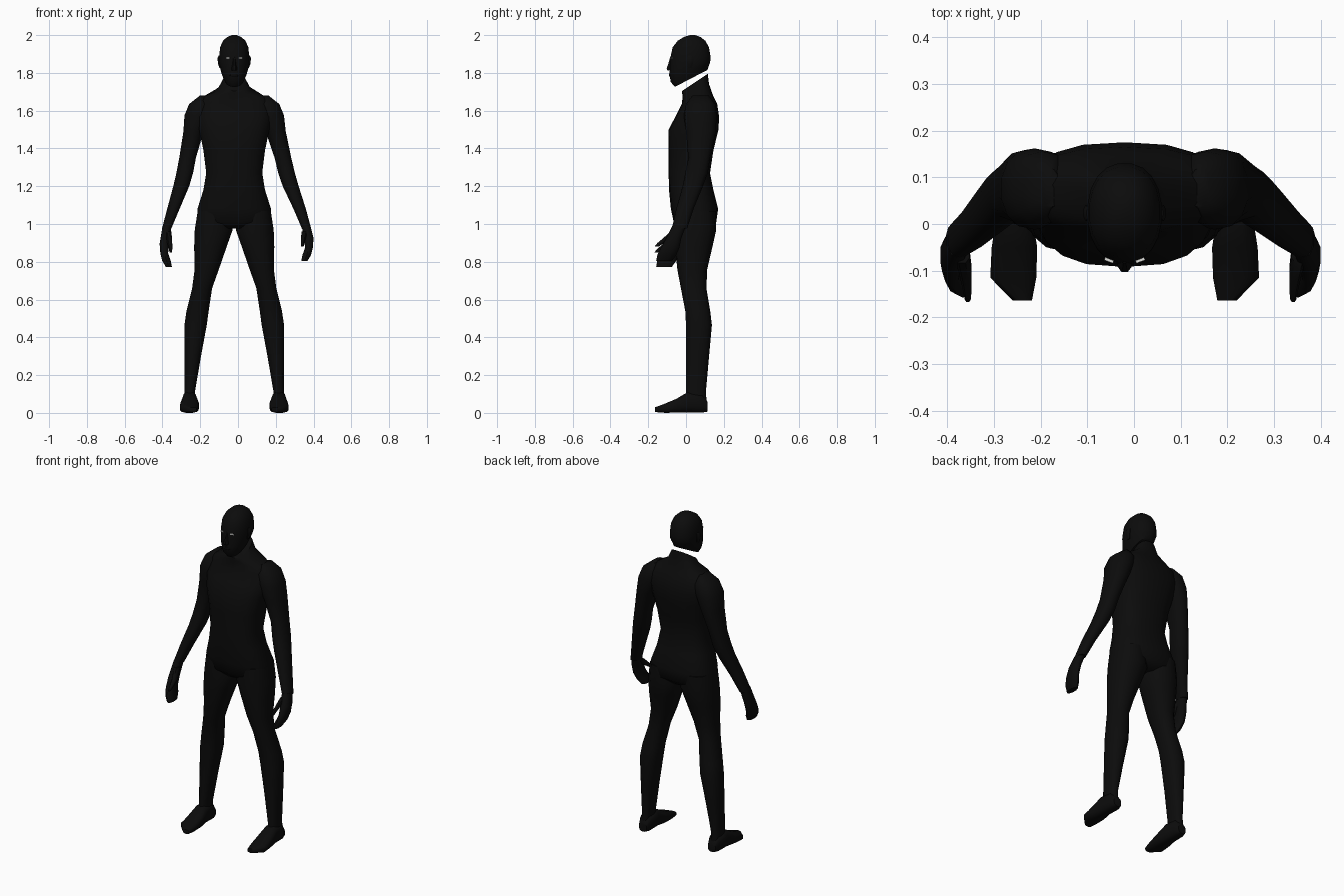
import bpy, bmesh, math
from mathutils import Matrix

CX = -0.02  # mirror plane of the figure


def material(name, rgb):
    m = bpy.data.materials.new(name)
    m.diffuse_color = (*rgb, 1)
    return m


black = material("near_black", (0.0035, 0.0035, 0.0035))
pale = material("pale_eye", (0.75, 0.75, 0.72))


def finish(name, bm, mat):
    bmesh.ops.recalc_face_normals(bm, faces=bm.faces[:])
    me = bpy.data.meshes.new(name)
    bm.to_mesh(me)
    bm.free()
    ob = bpy.data.objects.new(name, me)
    bpy.context.collection.objects.link(ob)
    me.materials.append(mat)
    bpy.ops.object.select_all(action='DESELECT')
    ob.select_set(True)
    bpy.context.view_layer.objects.active = ob
    bpy.ops.object.shade_smooth_by_angle(angle=math.radians(50))
    return ob


def loft(name, sections, side=1, n=14, p=2.3, along_y=False):
    """Each section: level, inner x, outer x, low, high[, tilt].
    Rings lie flat (low/high = front/back y), or stand up along y (low/high = z)."""
    bm = bmesh.new()
    rings = []
    for s in sections:
        level, x0, x1, a, b = s[:5]
        tilt = s[5] if len(s) > 5 else 0
        ring = []
        for i in range(n):
            t = 2 * math.pi * (i + 0.5) / n
            c, d = math.cos(t), math.sin(t)
            u = math.copysign(abs(c) ** (2 / p), c) * (x1 - x0) / 2
            v = math.copysign(abs(d) ** (2 / p), d) * (b - a) / 2
            x, w = CX + side * ((x0 + x1) / 2 + u), (a + b) / 2 + v
            ring.append(bm.verts.new((x, level, w) if along_y else (x, w, level + tilt * v)))
        rings.append(ring)
    for r, q in zip(rings, rings[1:]):
        for i in range(n):
            j = (i + 1) % n
            bm.faces.new((r[i], r[j], q[j], q[i]))
    bm.faces.new(rings[0])
    bm.faces.new(rings[-1])
    return finish(name, bm, black)


def centred(rows):
    return [(r[0], -r[1], r[1], *r[2:]) for r in rows]


# Torso and neck, with a neck top that slopes down to the front
loft("torso", centred([
    (0.975, 0.10, -0.03, 0.12),
    (1.01, 0.195, -0.065, 0.160),
    (1.08, 0.197, -0.080, 0.170),
    (1.18, 0.165, -0.090, 0.145),
    (1.27, 0.150, -0.092, 0.127),
    (1.39, 0.165, -0.092, 0.145),
    (1.50, 0.188, -0.092, 0.172),
    (1.57, 0.205, -0.055, 0.175),
    (1.635, 0.200, -0.022, 0.165),
    (1.675, 0.165, -0.018, 0.145),
    (1.715, 0.085, -0.020, 0.122, 0.35),
    (1.75, 0.062, -0.020, 0.115, 0.67)]), n=18, p=2.6)

# Head, separated from the neck by a narrow slanted gap
loft("head", centred([
    (1.771, 0.052, -0.060, 0.115, 0.52),
    (1.793, 0.064, -0.083, 0.120, 0.40),
    (1.822, 0.074, -0.088, 0.125, 0.22),
    (1.855, 0.080, -0.084, 0.129),
    (1.885, 0.080, -0.083, 0.131),
    (1.935, 0.076, -0.072, 0.123),
    (1.970, 0.060, -0.045, 0.103),
    (1.990, 0.038, -0.012, 0.077),
    (2.000, 0.012, 0.020, 0.048)]), n=20, p=2.2)

# Nose and lips
loft("nose", centred([
    (1.812, 0.014, -0.100, -0.06),
    (1.825, 0.016, -0.104, -0.06),
    (1.845, 0.010, -0.096, -0.06),
    (1.885, 0.006, -0.084, -0.06)]), n=8)
loft("lips", centred([
    (1.775, 0.018, -0.084, -0.05),
    (1.785, 0.026, -0.092, -0.05),
    (1.797, 0.022, -0.091, -0.05)]), n=8)

for side, label in ((1, "right"), (-1, "left")):
    # Leg
    loft(label + "_leg", [
        (1.07, 0.030, 0.195, -0.060, 0.158),
        (0.97, 0.006, 0.211, -0.062, 0.160),
        (0.88, 0.038, 0.214, -0.058, 0.140),
        (0.76, 0.080, 0.211, -0.046, 0.112),
        (0.66, 0.116, 0.224, -0.027, 0.108),
        (0.54, 0.134, 0.254, -0.004, 0.128),
        (0.465, 0.144, 0.265, 0.000, 0.137),
        (0.30, 0.175, 0.265, 0.000, 0.122),
        (0.12, 0.206, 0.263, 0.000, 0.106),
        (0.06, 0.206, 0.266, 0.000, 0.108)], side)
    # Foot, lofted from heel to toe
    loft(label + "_foot", [
        (0.114, 0.208, 0.260, 0.006, 0.060),
        (0.085, 0.196, 0.273, 0.000, 0.100),
        (0.010, 0.196, 0.276, 0.000, 0.112),
        (-0.050, 0.186, 0.286, 0.000, 0.076),
        (-0.115, 0.188, 0.289, 0.000, 0.048),
        (-0.164, 0.198, 0.240, 0.004, 0.030)], side, n=12, p=2.8, along_y=True)

    # The left arm hangs closer to the body and slightly lower
    def pose(rows):
        out = []
        for z, x0, x1, a, b in rows:
            k = max(0, min(1, (1.57 - z) / 0.5)) if side < 0 else 0
            out.append((z - 0.03 * k * (z < 0.95), x0 - 0.025 * k, x1 - 0.025 * k, a, b))
        return out

    loft(label + "_arm", pose([
        (1.680, 0.140, 0.182, 0.035, 0.120),
        (1.635, 0.110, 0.240, 0.000, 0.155),
        (1.575, 0.120, 0.265, -0.012, 0.162),
        (1.490, 0.165, 0.274, 0.000, 0.158),
        (1.350, 0.213, 0.303, 0.012, 0.128),
        (1.270, 0.232, 0.322, -0.004, 0.115),
        (1.200, 0.256, 0.342, -0.018, 0.090),
        (1.080, 0.313, 0.380, -0.052, 0.040),
        (0.975, 0.358, 0.408, -0.075, 0.005)]), side)
    # Hand with curled fingers
    loft(label + "_hand", pose([
        (0.990, 0.356, 0.405, -0.072, 0.000),
        (0.925, 0.368, 0.421, -0.105, -0.025),
        (0.875, 0.374, 0.417, -0.132, -0.035),
        (0.835, 0.360, 0.407, -0.152, -0.052),
        (0.803, 0.354, 0.388, -0.158, -0.075)]), side, n=10)
    # Thumb
    loft(label + "_thumb", pose([
        (0.960, 0.356, 0.390, -0.085, -0.040),
        (0.925, 0.352, 0.380, -0.122, -0.075),
        (0.900, 0.352, 0.372, -0.152, -0.115),
        (0.880, 0.354, 0.368, -0.168, -0.145)]), side, n=8)
    # Ear
    loft(label + "_ear", [
        (1.825, 0.066, 0.078, 0.010, 0.028),
        (1.850, 0.070, 0.087, 0.005, 0.038),
        (1.880, 0.070, 0.089, 0.005, 0.042),
        (1.893, 0.070, 0.082, 0.012, 0.035)], side, n=8)
    # Eye, a thin pale slit
    bm = bmesh.new()
    bmesh.ops.create_cube(bm, size=1, matrix=Matrix.Translation((CX + side * 0.033, -0.077, 1.879))
                          @ Matrix.Rotation(side * 0.35, 4, 'Z')
                          @ Matrix.Diagonal((0.02, 0.008, 0.006, 1)))
    finish(label + "_eye", bm, pale)
